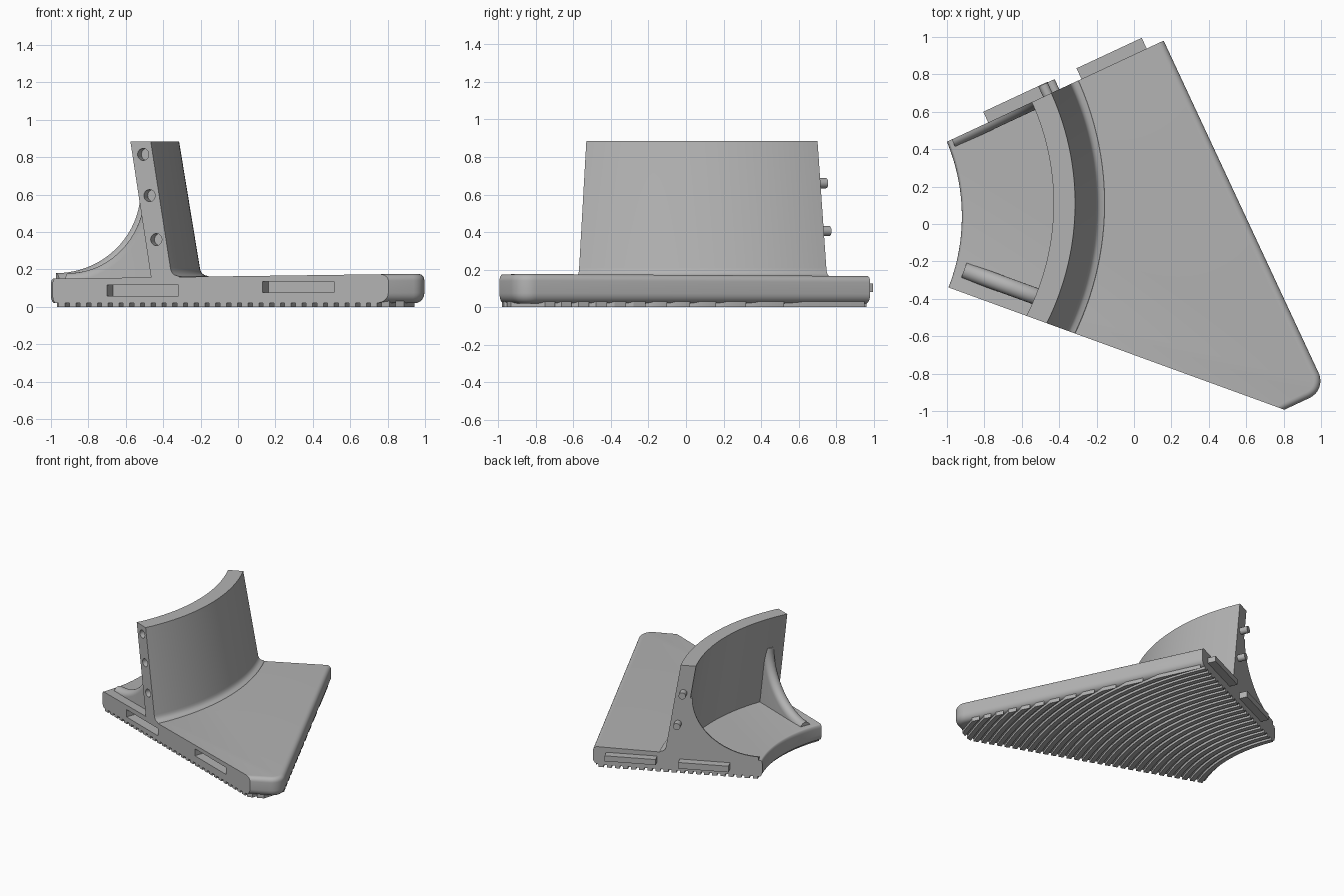
import bpy, bmesh
from math import sin, cos, asin, acos, radians, pi
from mathutils import Matrix, Vector

if "Cube" in bpy.data.objects:
    bpy.data.objects.remove(bpy.data.objects["Cube"])

# Local frame: origin at the sector apex, x along the back edge, front edge at -45 degrees
FRAME = Matrix.Translation((-1.935, 0.004, 0)) @ Matrix.Rotation(radians(25), 4, 'Z')
H = 0.5 ** 0.5

grey = bpy.data.materials.new("plain_grey")
grey.use_nodes = True
grey.diffuse_color = (0.45, 0.45, 0.45, 1)
grey.node_tree.nodes["Principled BSDF"].inputs["Base Color"].default_value = (0.45, 0.45, 0.45, 1)


def loft(name, rings):
    """Closed solid through rings of equal point count."""
    bm = bmesh.new()
    vs = [[bm.verts.new(p) for p in ring] for ring in rings]
    n = len(vs[0])
    for a, b in zip(vs, vs[1:]):
        for i in range(n):
            j = (i + 1) % n
            bm.faces.new((a[i], a[j], b[j], b[i]))
    bm.faces.new(vs[0][::-1])
    bm.faces.new(vs[-1])
    bmesh.ops.recalc_face_normals(bm, faces=bm.faces)
    mesh = bpy.data.meshes.new(name)
    bm.to_mesh(mesh)
    bm.free()
    mesh.materials.append(grey)
    ob = bpy.data.objects.new(name, mesh)
    ob.matrix_world = FRAME
    bpy.context.collection.objects.link(ob)
    return ob


def back(r, w, z):
    """r along the back edge, w inwards from it."""
    return Vector((r, -w, z))


def front(r, w, z):
    """r along the front edge, w inwards from it."""
    return Vector(((r + w) * H, (w - r) * H, z))


def box(name, side, r0, r1, w0, w1, z0, z1):
    return loft(name, [[side(r, w, z) for r, z in ((r0, z0), (r1, z0), (r1, z1), (r0, z1))]
                       for w in (w0, w1)])


def pin(name, side, r, z, rad, w0, w1):
    turn = [2 * pi * i / 24 for i in range(24)]
    return loft(name, [[side(r + rad * cos(t), w, z + rad * sin(t)) for t in turn]
                       for w in (w0, w1)])


def carve(ob, cutters):
    for c in cutters:
        c.hide_render = True
        m = ob.modifiers.new("cut", 'BOOLEAN')
        m.operation, m.solver, m.object = 'DIFFERENCE', 'EXACT', c
    bpy.context.view_layer.update()
    dg = bpy.context.evaluated_depsgraph_get()
    mesh = bpy.data.meshes.new_from_object(ob.evaluated_get(dg))
    ob.modifiers.clear()
    ob.data = mesh
    for c in cutters:
        bpy.data.objects.remove(c)


def span(c, R):
    """Angles where a circle meets the front and back edges."""
    return radians(45) - acos(-(c[0] + c[1]) * H / R), -asin(c[1] / R)


def arc_points(c, R, lo, hi, n):
    return [(c[0] + R * cos(lo + (hi - lo) * i / n), c[1] + R * sin(lo + (hi - lo) * i / n))
            for i in range(n + 1)]


# Base plate: rounded on its outer sides, flat on the two joining sides
INNER, FAR, LOW = (-0.008, 0.043), 2.31, -2.061


def outline(d):
    R = 1.04 + d * 0.4
    pts = arc_points(INNER, R, *span(INNER, R), 28)
    pts.append((FAR - d, 0))
    pts += arc_points((FAR - 0.1, LOW + 0.1), 0.1 - d, 0, -pi / 2, 8)
    pts.append((-LOW - d, LOW + d))
    return pts


def plate_top(a, b):
    return 0.164 + 0.0135 * (FRAME @ Vector((a, b, 0))).x


levels = [(0.05 * (1 - sin(t)), 0.35 * (1 - cos(t))) for t in [pi / 12 * i for i in range(7)]]
levels += [(0.035 * (1 - cos(t)), 0.77 + 0.23 * sin(t)) for t in [pi / 12 * i for i in range(7)]]
base = loft("base_plate", [[(a, b, 0.02 + f * (plate_top(a, b) - 0.02)) for a, b in outline(d)]
                           for d, f in levels])
carve(base, [box("slot_cutter_inner", front, 1.315, 1.72, -0.02, 0.09, 0.058, 0.118),
             box("slot_cutter_outer", front, 2.2, 2.605, -0.02, 0.09, 0.078, 0.135)])

# Curved wall: leaning section swept along the arc, trimmed to both joining sides
HUB = (0.217, 0.016)
section = [(1.315, 0.885), (1.433, 0.15), (1.6, 0.15), (1.585, 0.165), (1.565, 0.17),
           (1.552, 0.18), (1.544, 0.195), (1.541, 0.21), (1.43, 0.885)]
columns = []
for R, z in section:
    columns.append([(a, b, z) for a, b in arc_points(HUB, R, *span(HUB, R), 40)])
wall = loft("curved_wall", list(zip(*columns)))


def wall_mid(z):
    return 1.372 + 0.164 * (0.885 - z)


carve(wall, [pin("hole_cutter", front, wall_mid(z) + 0.136, z, 0.032, -0.02, 0.06)
             for z in (0.815, 0.595, 0.36)])

parts = [base, wall]

# Locating pegs and tabs on the back side
for i, z in enumerate((0.66, 0.405)):
    parts.append(pin(f"peg_{i + 1}", back, wall_mid(z) + 0.217, z, 0.027, -0.06, 0.03))
parts.append(box("tab_inner", back, 1.275, 1.655, -0.063, 0.02, 0.065, 0.115))
parts.append(box("tab_outer", back, 1.825, 2.21, -0.063, 0.02, 0.08, 0.125))


# Concave gussets with rounded crests
def gusset(name, side, r0, rx, steps):
    rings = []
    for w, h in steps:
        curve = [(r0 + (rx + h) * sin(t), 0.62 - (0.44 + h) * cos(t))
                 for t in [pi / 2 * j / 20 for j in range(21)]]
        curve += [(r0 + rx + 0.06, 0.62), (r0 + rx + 0.13, 0.13), (r0, 0.13)]
        rings.append([side(r, w, z) for r, z in curve])
    return loft(name, rings)


half = [pi * k / 12 for k in range(13)]
parts.append(gusset("front_gusset", front, 1.05, 0.44,
                    [(0.115 - 0.045 * cos(t), 0.045 * (1 - sin(t))) for t in half]))
parts.append(gusset("back_gusset", back, 1.06, 0.5,
                    [(0.045 * sin(t), 0.045 * (1 - cos(t))) for t in half[:7]]))

# Tread ribs under the plate, following the inner arc
for i in range(32):
    R = 1.075 + 0.0612 * i
    ring_ends = []
    for r in (R, R + 0.037):
        lo, hi = span(INNER, r)
        reach = FAR - 0.02 - INNER[0]
        if r > reach:
            hi = min(hi, -acos(reach / r))
        drop = (LOW + 0.02 - INNER[1]) / r
        if drop > -1:
            lo = max(lo, asin(drop))
        ring_ends.append((r, lo, hi))
    if any(hi - lo < 0.01 for r, lo, hi in ring_ends):
        break
    near, far = [arc_points(INNER, r, lo, hi, 28) for r, lo, hi in ring_ends]
    parts.append(loft(f"tread_rib_{i + 1}", [[(*p, 0), (*q, 0), (*q, 0.045), (*p, 0.045)]
                                             for p, q in zip(near, far)]))

# Smooth shading with sharp edges kept
bpy.ops.object.select_all(action='DESELECT')
for ob in parts:
    ob.select_set(True)
bpy.context.view_layer.objects.active = base
bpy.ops.object.shade_smooth_by_angle(angle=radians(30))
